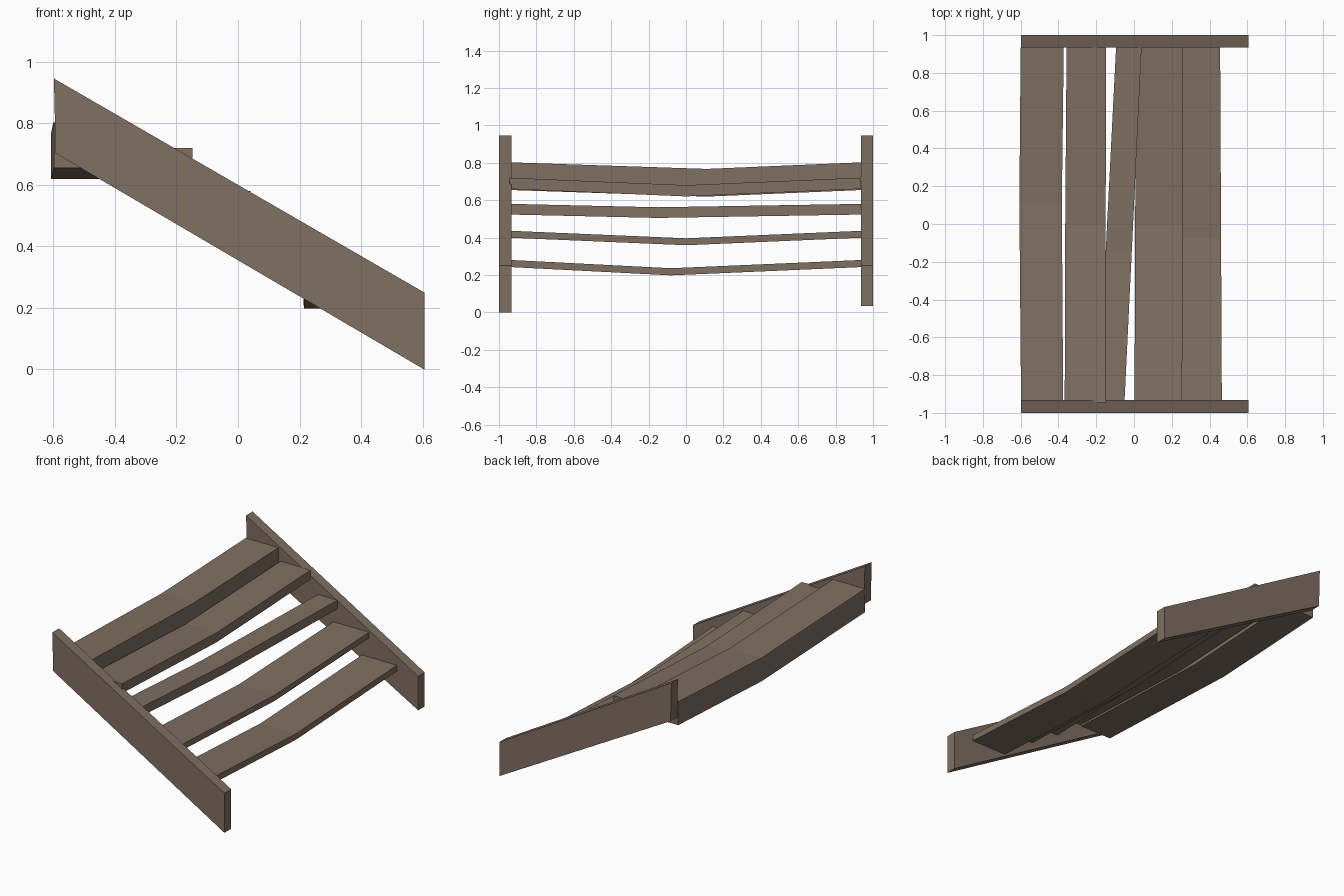
import bpy
import bmesh

cube = bpy.data.objects.get("Cube")
if cube:
    bpy.data.objects.remove(cube, do_unlink=True)

wood = bpy.data.materials.new("weathered_wood")
wood.use_nodes = True
colour = (0.215, 0.163, 0.123, 1)
wood.diffuse_color = colour
wood.node_tree.nodes["Principled BSDF"].inputs["Base Color"].default_value = colour


def loft(name, sections):
    """Skin a row of matching four-point sections and cap both ends."""
    bm = bmesh.new()
    rings = [[bm.verts.new(p) for p in section] for section in sections]
    for a, b in zip(rings, rings[1:]):
        for i in range(4):
            j = (i + 1) % 4
            bm.faces.new((a[i], a[j], b[j], b[i]))
    bm.faces.new(rings[0])
    bm.faces.new(rings[-1])
    bmesh.ops.recalc_face_normals(bm, faces=bm.faces)
    mesh = bpy.data.meshes.new(name)
    bm.to_mesh(mesh)
    bm.free()
    mesh.materials.append(wood)
    bpy.context.collection.objects.link(bpy.data.objects.new(name, mesh))


def rail(name, y_outer, y_inner, low_z):
    """Sloping side board with upright ends."""
    outline = [(-0.598, 0.945), (0.605, 0.25), (0.605, low_z), (-0.592, 0.702)]
    loft(name, [[(x, y, z) for x, z in outline] for y in (y_outer, y_inner)])


def tread(name, front, middle, back, top, thick, sag, kink, y_front=-0.935):
    """Plank sagging at one kink; front, middle and back are (x min, x max)."""
    sections = []
    for y, (x0, x1), drop in ((y_front, front, 0), (kink, middle, sag),
                              (0.935, back, 0)):
        z1 = top - drop
        z0 = z1 - thick
        sections.append([(x0, y, z0), (x1, y, z0), (x1, y, z1), (x0, y, z1)])
    loft(name, sections)


# Side boards
rail("right_rail", -1, -0.932, 0)
rail("left_rail", 1, 0.935, 0.035)

# Worn treads, from the top of the flight down
tread("tread_top", (-0.598, -0.375), (-0.607, -0.382), (-0.6, -0.372),
      0.802, 0.148, 0.035, 0.11)
tread("tread_upper", (-0.367, -0.148), (-0.364, -0.15), (-0.357, -0.148),
      0.72, 0.06, 0.04, 0.0, -0.945)
tread("tread_middle", (-0.19, -0.05), (-0.15, -0.012), (-0.095, 0.04),
      0.58, 0.057, 0.018, -0.15)
tread("tread_lower", (0.003, 0.255), (0.006, 0.257), (0.012, 0.26),
      0.436, 0.037, 0.04, 0.0)
tread("tread_bottom", (0.215, 0.465), (0.214, 0.461), (0.212, 0.456),
      0.28, 0.038, 0.044, -0.08)
